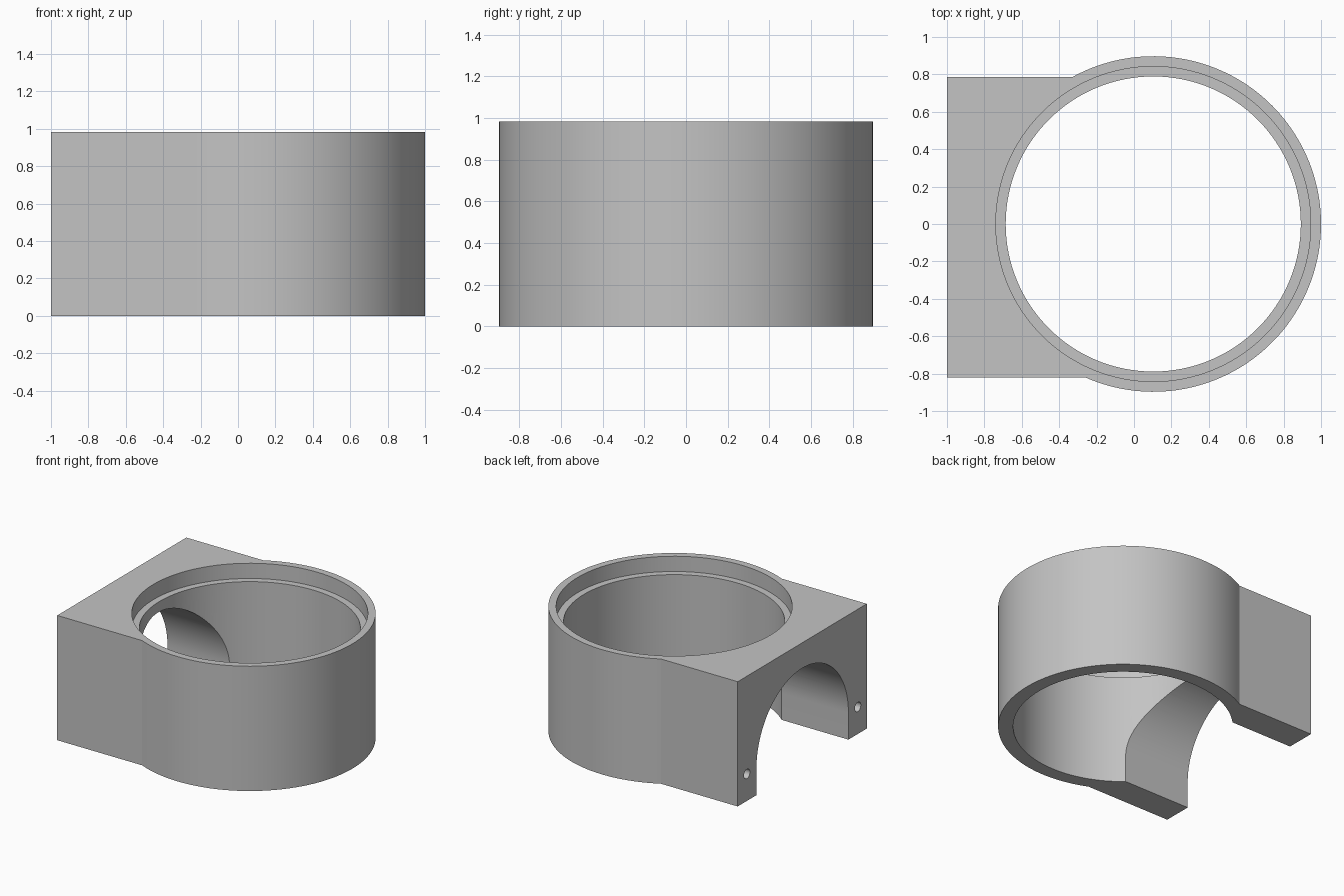
import bpy, bmesh, math
from mathutils import Matrix

cube = bpy.data.objects.get("Cube")
if cube:
    bpy.data.objects.remove(cube, do_unlink=True)

HEIGHT = 0.982
CX, R_OUT = 0.103, 0.897        # ring centre and outer radius
R_BORE, R_STEP = 0.789, 0.842   # main bore and recessed lip
Y_FRONT, Y_BACK = -0.82, 0.785  # sides of the mounting block
ARCH_Y, ARCH_Z, ARCH_R = -0.02, 0.21, 0.572

grey = bpy.data.materials.new("plain grey")
grey.use_nodes = True
colour = (0.55, 0.55, 0.55, 1)
grey.diffuse_color = colour
grey.node_tree.nodes["Principled BSDF"].inputs["Base Color"].default_value = colour


def prism(name, points, offset):
    """Closed solid made by sweeping a 3D outline along an offset."""
    bm = bmesh.new()
    face = bm.faces.new([bm.verts.new(p) for p in points])
    swept = bmesh.ops.extrude_face_region(bm, geom=[face])["geom"]
    bmesh.ops.translate(bm, vec=offset,
                        verts=[v for v in swept if isinstance(v, bmesh.types.BMVert)])
    bmesh.ops.recalc_face_normals(bm, faces=bm.faces)
    return finish(name, bm)


def cylinder(name, radius, depth, matrix, sides):
    bm = bmesh.new()
    bmesh.ops.create_cone(bm, cap_ends=True, segments=sides, radius1=radius,
                          radius2=radius, depth=depth, matrix=matrix)
    return finish(name, bm)


def finish(name, bm):
    mesh = bpy.data.meshes.new(name)
    bm.to_mesh(mesh)
    bm.free()
    mesh.materials.append(grey)
    obj = bpy.data.objects.new(name, mesh)
    bpy.context.collection.objects.link(obj)
    return obj


def arc(start, end, steps):
    return [start + (end - start) * i / steps for i in range(steps + 1)]


# Ring and block share one outline
start = -math.pi + math.asin(-Y_FRONT / R_OUT)
end = math.pi - math.asin(Y_BACK / R_OUT)
outline = [(CX + R_OUT * math.cos(a), R_OUT * math.sin(a), 0) for a in arc(start, end, 110)]
outline += [(-1, Y_BACK, 0), (-1, Y_FRONT, 0)]
housing = prism("ring_housing", outline, (0, 0, HEIGHT))

# Main bore and stepped lip at the top
cutters = [
    cylinder("bore_cutter", R_BORE, 3, Matrix.Translation((CX, 0, 0.5)), 128),
    cylinder("lip_cutter", R_STEP, 0.24, Matrix.Translation((CX, 0, HEIGHT)), 128),
]

# Arched opening through the block into the bore
arch = [(-1.2, ARCH_Y + ARCH_R * math.cos(a), ARCH_Z + ARCH_R * math.sin(a))
        for a in arc(0, math.pi, 64)]
arch += [(-1.2, ARCH_Y - ARCH_R, -0.2), (-1.2, ARCH_Y + ARCH_R, -0.2)]
cutters.append(prism("arch_cutter", arch, (1.2, 0, 0)))

# Blind screw holes in the two legs
for y in (-0.709, 0.67):
    place = Matrix.Translation((-1, y, 0.213)) @ Matrix.Rotation(math.pi / 2, 4, "Y")
    cutters.append(cylinder("screw_hole_cutter", 0.037, 1.0, place, 32))

bpy.ops.object.select_all(action="DESELECT")
housing.select_set(True)
bpy.context.view_layer.objects.active = housing
for cutter in cutters:
    cutter.hide_render = True
    cut = housing.modifiers.new("cut", "BOOLEAN")
    cut.operation, cut.solver, cut.object = "DIFFERENCE", "EXACT", cutter
    bpy.ops.object.modifier_apply(modifier=cut.name)
    bpy.data.objects.remove(cutter, do_unlink=True)

bpy.ops.object.shade_smooth_by_angle(angle=math.radians(20))
